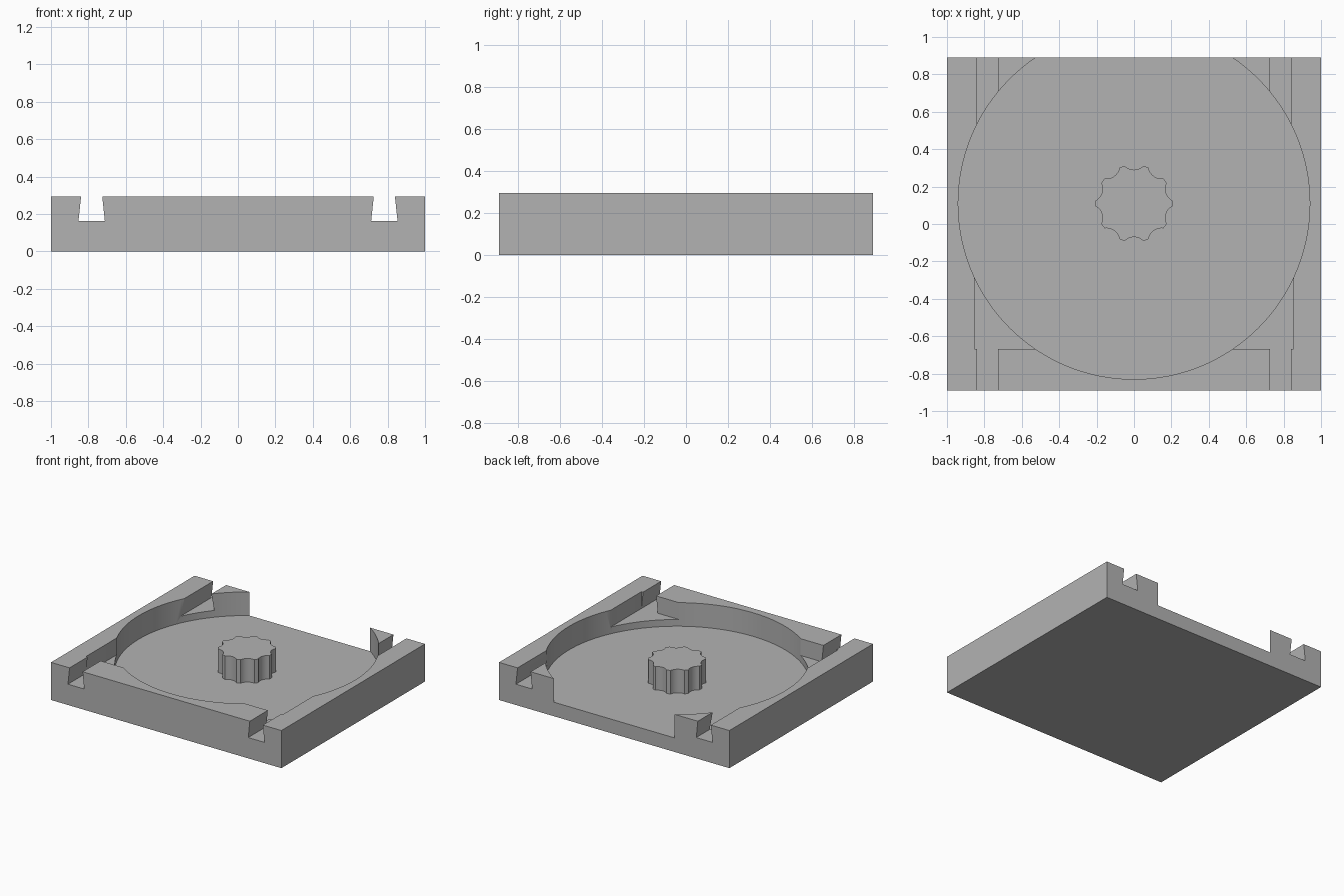
import bpy, bmesh, math

if "Cube" in bpy.data.objects:
    bpy.data.objects.remove(bpy.data.objects["Cube"])

H = 0.295        # overall height
FLOOR = 0.11     # round recess floor
SHELF = 0.163    # groove and shelf floor
CY = 0.11        # y centre of recess and knob

grey = bpy.data.materials.new("grey plastic")
grey.diffuse_color = (0.45, 0.45, 0.45, 1)
grey.use_nodes = True
grey.node_tree.nodes["Principled BSDF"].inputs["Base Color"].default_value = grey.diffuse_color


def prism(name, profile, vec):
    """Extrude a closed 3D profile along vec into a solid."""
    bm = bmesh.new()
    face = bm.faces.new([bm.verts.new(p) for p in profile])
    ext = bmesh.ops.extrude_face_region(bm, geom=[face])
    verts = [g for g in ext["geom"] if isinstance(g, bmesh.types.BMVert)]
    bmesh.ops.translate(bm, verts=verts, vec=vec)
    bmesh.ops.recalc_face_normals(bm, faces=bm.faces)
    mesh = bpy.data.meshes.new(name)
    bm.to_mesh(mesh)
    bm.free()
    obj = bpy.data.objects.new(name, mesh)
    obj.data.materials.append(grey)
    bpy.context.collection.objects.link(obj)
    return obj


def box(name, x0, x1, y0, y1, z0, z1):
    return prism(name, [(x0, y0, z0), (x1, y0, z0), (x1, y1, z0), (x0, y1, z0)],
                 (0, 0, z1 - z0))


def activate(obj):
    bpy.ops.object.select_all(action='DESELECT')
    obj.select_set(True)
    bpy.context.view_layer.objects.active = obj


def cut(obj, cutter):
    mod = obj.modifiers.new("cut", 'BOOLEAN')
    mod.operation = 'DIFFERENCE'
    mod.solver = 'EXACT'
    mod.object = cutter
    activate(obj)
    bpy.ops.object.modifier_apply(modifier=mod.name)
    bpy.data.objects.remove(cutter)


# Tray block
tray = box("tray", -1, 1, -0.89, 0.89, 0, H)

# Round recess, open at the back edge
N = 128
ring = [(0.94 * math.cos(2 * math.pi * i / N), CY + 0.94 * math.sin(2 * math.pi * i / N), FLOOR)
        for i in range(N)]
cut(tray, prism("recess_cutter", ring, (0, 0, 0.5)))

# Rectangular shelf pocket towards the front
cut(tray, box("shelf_cutter", -0.853, 0.853, -0.667, 0.05, SHELF, 0.6))

# Dovetail grooves running front to back on both sides
top = H + 0.05
flare = 0.014 * (top - SHELF) / (H - SHELF)
for s in (-1, 1):
    dovetail = [(s * 0.853, -1, SHELF), (s * 0.712, -1, SHELF),
                (s * (0.712 + flare), -1, top), (s * (0.853 - flare), -1, top)]
    cut(tray, prism("groove_cutter", dovetail, (0, 2, 0)))

# Scalloped knob: ten narrow tips with concave arcs between them
R, TIP, ARC = 0.206, math.radians(4.2), 0.07
half = math.radians(18) - TIP
hc = R * math.sin(half)                                    # half chord of a scallop
rc = R * math.cos(half) + math.sqrt(ARC ** 2 - hc ** 2)    # scallop centre radius
sweep = math.asin(hc / ARC)
outline = []
for k in range(10):
    a = math.radians(36 * k)
    for t in (-1, 0, 1):
        outline.append((R * math.cos(a + t * TIP), CY + R * math.sin(a + t * TIP), FLOOR))
    m = a + math.radians(18)
    for j in range(1, 8):
        b = m + math.pi + sweep * (1 - j / 4)
        outline.append((rc * math.cos(m) + ARC * math.cos(b),
                        CY + rc * math.sin(m) + ARC * math.sin(b), FLOOR))
knob = prism("knob", outline, (0, 0, H - FLOOR))

# Smooth curved walls, keep hard edges
for obj in (tray, knob):
    activate(obj)
    bpy.ops.object.shade_smooth_by_angle(angle=math.radians(25))
